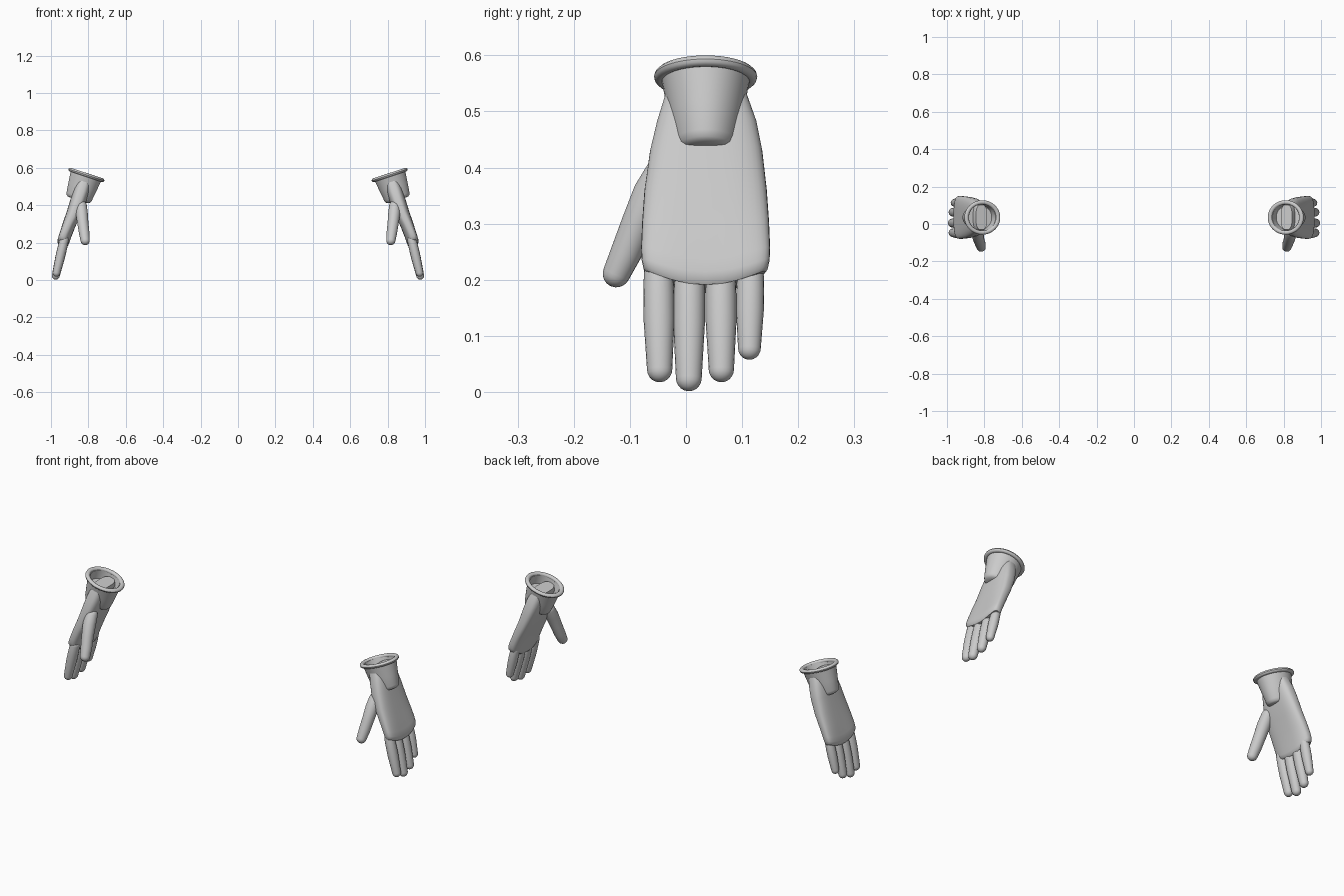
import bpy, bmesh, math
from mathutils import Vector

if "Cube" in bpy.data.objects:
    bpy.data.objects.remove(bpy.data.objects["Cube"])

grey = bpy.data.materials.new("light grey")
grey.diffuse_color = (0.6, 0.6, 0.6, 1)
grey.use_nodes = True
grey.node_tree.nodes["Principled BSDF"].inputs["Base Color"].default_value = grey.diffuse_color
TILT = 0.33  # slope of the hand and cuff axis in the xz plane


def loft(name, rings, cap_start=True, cap_end=True, angle=40):
    """Skin a list of equal point rings, then mirror to the other hand."""
    bm = bmesh.new()
    rows = [[bm.verts.new(p) for p in ring] for ring in rings]
    n = len(rows[0])
    for a, b in zip(rows, rows[1:]):
        for i in range(n):
            j = (i + 1) % n
            bm.faces.new((a[i], a[j], b[j], b[i]))
    if cap_start:
        bm.faces.new(rows[0])
    if cap_end:
        bm.faces.new(rows[-1])
    bmesh.ops.recalc_face_normals(bm, faces=bm.faces)
    me = bpy.data.meshes.new(name)
    bm.to_mesh(me)
    bm.free()
    ob = bpy.data.objects.new(name, me)
    bpy.context.collection.objects.link(ob)
    me.materials.append(grey)
    mod = ob.modifiers.new("other_hand", 'MIRROR')
    mod.use_mirror_merge = False
    bpy.ops.object.select_all(action='DESELECT')
    ob.select_set(True)
    bpy.context.view_layer.objects.active = ob
    bpy.ops.object.shade_smooth_by_angle(angle=math.radians(angle))
    return ob


def oval(n, power=2):
    """Unit (super)ellipse points."""
    e = 2 / power
    for i in range(n):
        a = 2 * math.pi * i / n
        c, s = math.cos(a), math.sin(a)
        yield math.copysign(abs(c) ** e, c), math.copysign(abs(s) ** e, s)


def digit(name, pts, radii, flat=1.0):
    """Tapered tube along a path, with a rounded tip and a rounded root."""
    pts = [Vector(p) for p in pts]
    first, last = (pts[1] - pts[0]).normalized(), (pts[-1] - pts[-2]).normalized()
    path = []
    for k in range(1, 5):
        a = math.pi / 2 * k / 5
        path.append((pts[0] - first * radii[0] * math.cos(a), radii[0] * math.sin(a)))
    path += list(zip(pts, radii))
    for k in range(1, 6):
        a = math.pi / 2 * k / 5.3
        path.append((pts[-1] + last * radii[-1] * math.sin(a), radii[-1] * math.cos(a)))
    d = (pts[-1] - pts[0]).normalized()
    side = Vector((0, 1, 0))
    side = (side - d * side.dot(d)).normalized()
    thick = d.cross(side)
    rings = [[c + side * (r * u) + thick * (r * flat * v) for u, v in oval(20)]
             for c, r in path]
    return loft(name, rings)


# Cuff: tapered cup, open at the top, with a recessed floor
axis = Vector((-TILT, 0, 1)).normalized()
across = Vector((1, 0, TILT)).normalized()
top = Vector((0.811, 0.035, 0.562))


def cuff_ring(h, rx, ry):
    c = top + axis * h
    return [c + across * (rx * u) + Vector((0, ry * v, 0)) for u, v in oval(40)]


cuff_profile = [(-0.142, 0.045, 0.036), (-0.140, 0.058, 0.047), (-0.134, 0.067, 0.053),
                (-0.122, 0.071, 0.057), (-0.07, 0.078, 0.067), (-0.02, 0.084, 0.076),
                (0.0, 0.086, 0.08), (0.0, 0.075, 0.072), (-0.045, 0.068, 0.066)]
loft("cuff", [cuff_ring(*p) for p in cuff_profile])

# Rolled rim around the cuff opening
rim = []
for k in range(13):
    a = 2 * math.pi * k / 12
    rim.append(cuff_ring(0.010 * math.sin(a), 0.089 + 0.012 * math.cos(a),
                         0.081 + 0.011 * math.cos(a)))
loft("cuff_rim", rim, False, False, 60)

# Palm: height, x centre, half thickness, y centre, half width
palm = [(0.545, 0.815, 0.030, 0.036, 0.066), (0.525, 0.822, 0.036, 0.036, 0.074),
        (0.48, 0.836, 0.040, 0.037, 0.089), (0.43, 0.852, 0.040, 0.036, 0.100),
        (0.36, 0.878, 0.036, 0.035, 0.109), (0.29, 0.905, 0.033, 0.035, 0.113),
        (0.23, 0.926, 0.031, 0.035, 0.115), (0.205, 0.934, 0.0305, 0.035, 0.114),
        (0.191, 0.937, 0.028, 0.035, 0.111), (0.184, 0.939, 0.022, 0.035, 0.106)]
rings = []
for z, x, hx, yc, hy in palm:
    low = max(0, min(1, (0.36 - z) / 0.15))  # the knuckle edge rises to the sides
    rings.append([Vector((x + hx * v, yc + hy * u,
                          z + hx * v * TILT + 0.030 * low * u * u))
                  for u, v in oval(40, 2.9)])
loft("palm", rings)

# Fingers: y at the root, y at the tip, tip height, width scale
for name, y0, y1, tip, w in [("index_finger", -0.049, -0.047, 0.018, 1.0),
                             ("middle_finger", 0.006, 0.005, 0.002, 1.02),
                             ("ring_finger", 0.062, 0.063, 0.018, 1.0),
                             ("little_finger", 0.115, 0.113, 0.058, 0.9)]:
    end = tip + 0.022 * w
    pts, radii = [], []
    for f, r in [(0, 0.026), (0.25, 0.0275), (0.5, 0.0275), (0.75, 0.025), (1, 0.0225)]:
        z = 0.215 + (end - 0.215) * f
        pts.append((0.929 + (0.215 - z) * 0.235, y0 + (y1 - y0) * f, z))
        radii.append(r * w)
    digit(name, pts, radii, 0.92)

# Thumb
digit("thumb", [(0.838, -0.040, 0.395), (0.835, -0.062, 0.355), (0.829, -0.086, 0.30),
                (0.822, -0.106, 0.25), (0.817, -0.124, 0.211)],
      [0.030, 0.032, 0.0295, 0.028, 0.0245])
